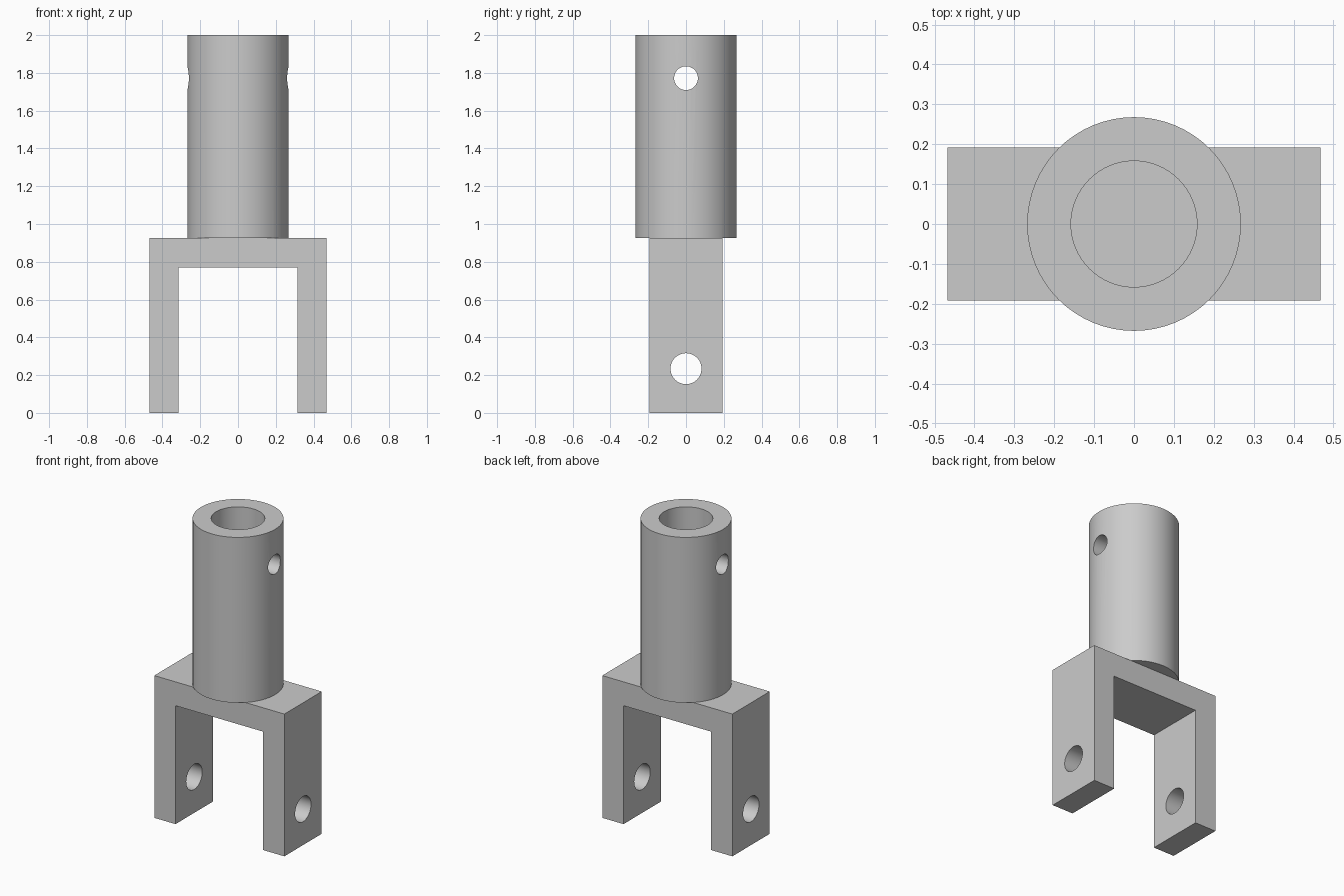
import bpy, bmesh
from math import radians
from mathutils import Matrix

default_cube = bpy.data.objects.get("Cube")
if default_cube:
    bpy.data.objects.remove(default_cube, do_unlink=True)

# Overall sizes
HALF_W, GAP, HALF_D = 0.468, 0.315, 0.192
BRIDGE_LOW, BRIDGE_TOP, TOP = 0.77, 0.925, 2.0
TUBE_R, BORE_R = 0.268, 0.158

steel = bpy.data.materials.new("light grey steel")
steel.use_nodes = True
grey = (0.6, 0.6, 0.6, 1)
steel.diffuse_color = grey
steel.node_tree.nodes["Principled BSDF"].inputs["Base Color"].default_value = grey


def make_object(name, bm):
    bmesh.ops.recalc_face_normals(bm, faces=bm.faces)
    mesh = bpy.data.meshes.new(name)
    bm.to_mesh(mesh)
    bm.free()
    mesh.materials.append(steel)
    obj = bpy.data.objects.new(name, mesh)
    bpy.context.collection.objects.link(obj)
    return obj


def cylinder(name, radius, length, z, axis="Z", sides=64):
    turn = Matrix.Rotation(radians(90), 4, "Y") if axis == "X" else Matrix()
    bm = bmesh.new()
    bmesh.ops.create_cone(bm, cap_ends=True, segments=sides, radius1=radius,
                          radius2=radius, depth=length,
                          matrix=Matrix.Translation((0, 0, z)) @ turn)
    return make_object(name, bm)


def combine(target, tool, operation):
    """Apply a boolean and discard the tool object."""
    tool.hide_render = True
    mod = target.modifiers.new(operation, "BOOLEAN")
    mod.operation, mod.solver, mod.object = operation, "EXACT", tool
    bpy.context.view_layer.objects.active = target
    bpy.ops.object.modifier_apply(modifier=mod.name)
    bpy.data.objects.remove(tool, do_unlink=True)


# Fork: U-shaped profile extruded front to back
half = [(GAP, BRIDGE_LOW), (GAP, 0), (HALF_W, 0), (HALF_W, BRIDGE_TOP)]
outline = half + [(-x, z) for x, z in reversed(half)]
bm = bmesh.new()
face = bm.faces.new([bm.verts.new((x, -HALF_D, z)) for x, z in outline])
extruded = bmesh.ops.extrude_face_region(bm, geom=[face])
bmesh.ops.translate(bm, vec=(0, 2 * HALF_D, 0),
                    verts=[v for v in extruded["geom"] if isinstance(v, bmesh.types.BMVert)])
fork = make_object("fork_with_socket", bm)

# Socket tube standing on the bridge
height = TOP - BRIDGE_TOP
combine(fork, cylinder("socket", TUBE_R, height, BRIDGE_TOP + height / 2), "UNION")

# Blind bore down to the bridge, then the two cross holes
combine(fork, cylinder("bore", BORE_R, height + 0.1, BRIDGE_TOP + height / 2 + 0.05), "DIFFERENCE")
for name, radius, z in (("socket_pin_hole", 0.063, 1.772), ("fork_pin_hole", 0.082, 0.234)):
    combine(fork, cylinder(name, radius, 1.2, z, "X", 48), "DIFFERENCE")

# Smooth round walls, crisp edges
bpy.ops.object.select_all(action="DESELECT")
fork.select_set(True)
bpy.context.view_layer.objects.active = fork
bpy.ops.object.shade_smooth_by_angle(angle=radians(30))
